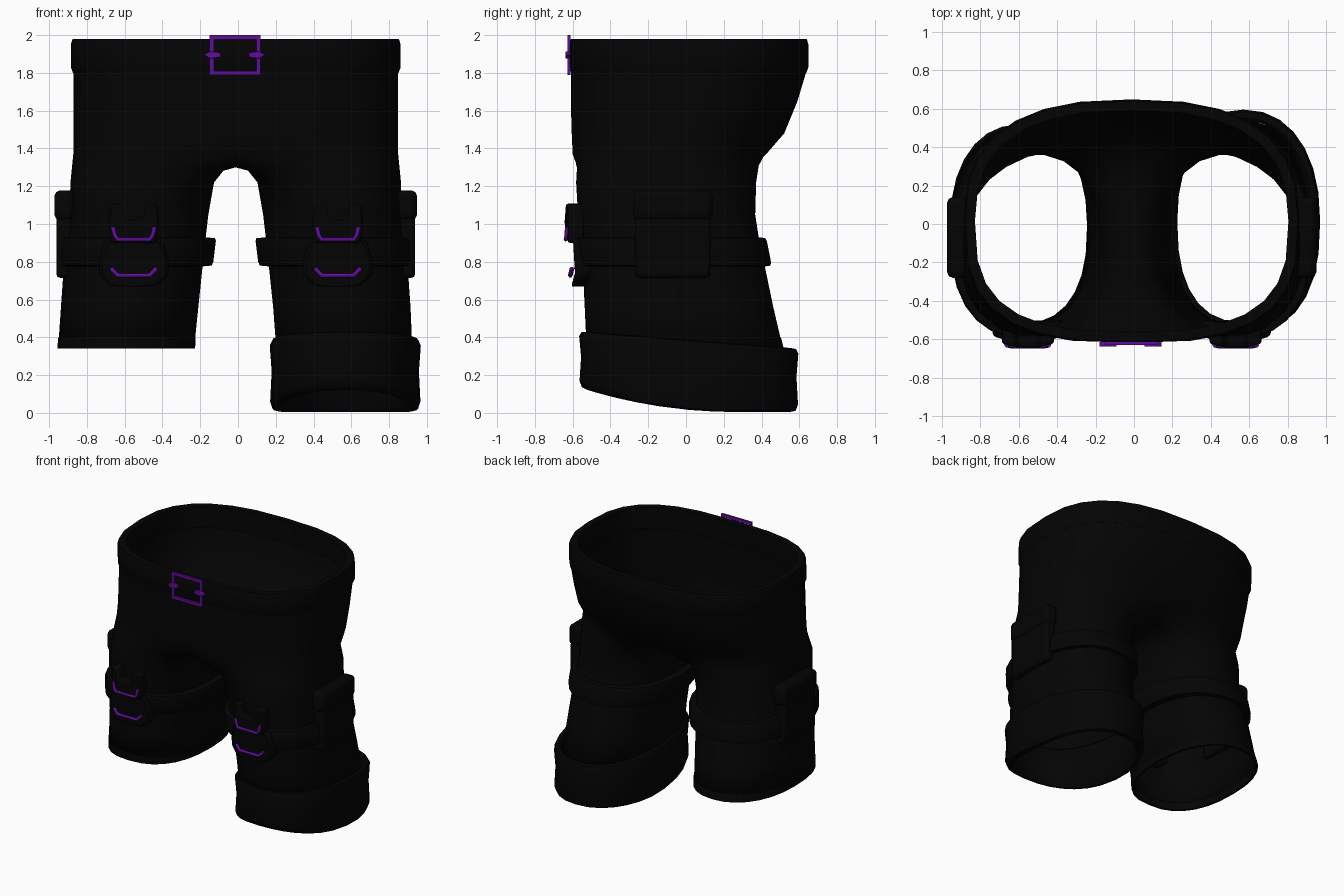
import bpy, bmesh, math
from mathutils import Vector

if "Cube" in bpy.data.objects:
    bpy.data.objects.remove(bpy.data.objects["Cube"])

CX = -0.012                      # centre line of the garment
SEG = 28


def material(name, rgb):
    m = bpy.data.materials.new(name)
    m.diffuse_color = (*rgb, 1)
    m.use_nodes = True
    m.node_tree.nodes["Principled BSDF"].inputs["Base Color"].default_value = m.diffuse_color
    return m


BLACK = material("black cloth", (0.0011, 0.0011, 0.0011))
PURPLE = material("purple metal", (0.115, 0.004, 0.32))


def finish(name, bm, mat, bevel=0, thick=0, angle=40):
    bmesh.ops.recalc_face_normals(bm, faces=bm.faces)
    me = bpy.data.meshes.new(name)
    bm.to_mesh(me)
    bm.free()
    me.materials.append(mat)
    ob = bpy.data.objects.new(name, me)
    bpy.context.collection.objects.link(ob)
    if thick:
        mod = ob.modifiers.new("thickness", 'SOLIDIFY')
        mod.thickness, mod.offset = thick, -1
    if bevel:
        mod = ob.modifiers.new("bevel", 'BEVEL')
        mod.width, mod.segments = bevel, 2
    bpy.ops.object.select_all(action='DESELECT')
    bpy.context.view_layer.objects.active = ob
    ob.select_set(True)
    bpy.ops.object.shade_smooth_by_angle(angle=math.radians(angle))
    return ob


def power(v, p):
    return math.copysign(abs(v) ** p, v)


# leg section by height: z, inner x, outer x, front y, back y
LEG = [(1.22, .115, .875, -.585, .375), (1.05, .145, .88, -.575, .37),
       (.92, .16, .90, -.56, .39), (.78, .175, .91, -.55, .42),
       (.35, .22, .94, -.53, .51), (0, .225, .935, -.515, .61)]


def leg_point(s, z, a, off=0):
    """Point on a leg; angle 0 is the front, 90 degrees the outer side."""
    for hi, lo in zip(LEG, LEG[1:]):
        if z >= lo[0]:
            break
    t = (hi[0] - z) / (hi[0] - lo[0])
    xi, xo, yf, yb = (h + (l - h) * t for h, l in zip(hi[1:], lo[1:]))
    p = .82 if math.cos(a) > 0 else .9
    x = (xi + xo) / 2 + ((xo - xi) / 2 + off) * power(math.sin(a), p)
    y = (yf + yb) / 2 - ((yb - yf) / 2 + off) * power(math.cos(a), p)
    return Vector((CX + s * x, y, z))


def waist_point(s, z, a, yf, yb, hx=.86, off=0):
    p = .69 if math.cos(a) > 0 else .78      # back corners are rounder
    x = (hx + off) * power(math.sin(a), p)
    y = (yf + yb) / 2 - ((yb - yf) / 2 + off) * power(math.cos(a), p)
    return Vector((CX + s * x, y, z))


def bridge(bm, rows, wrap):
    """Quads between successive rows of vertices."""
    for r0, r1 in zip(rows, rows[1:]):
        n = min(len(r0), len(r1))
        for i in range(n if wrap else n - 1):
            j = (i + 1) % n
            bm.faces.new((r0[i], r0[j], r1[j], r1[i]))


def ring_solid(name, rings, mat):
    """Closed band: a loop of rings, each a closed loop of points."""
    bm = bmesh.new()
    rows = [[bm.verts.new(p) for p in r] for r in rings]
    bridge(bm, rows + [rows[0]], True)
    return finish(name, bm, mat, angle=50)


def plate(name, outline, y0, y1, mat, bevel=.012, bend=0, mid=0):
    """x-z outline extruded along y, optionally bent back around x = mid."""
    bm = bmesh.new()
    f = bm.faces.new([bm.verts.new((x, y0 + bend * (x - mid) ** 2, z)) for x, z in outline])
    ext = bmesh.ops.extrude_face_region(bm, geom=[f])
    bmesh.ops.translate(bm, vec=(0, y1 - y0, 0),
                        verts=[v for v in ext['geom'] if isinstance(v, bmesh.types.BMVert)])
    return finish(name, bm, mat, bevel)


def box(name, lo, hi, mat, bevel=0):
    lo, hi = Vector(lo), Vector(hi)
    x0, x1 = sorted((lo.x, hi.x))
    return plate(name, [(x0, lo.z), (x1, lo.z), (x1, hi.z), (x0, hi.z)], lo.y, hi.y, mat, bevel)


def tube(name, pts, r, mat):
    cu = bpy.data.curves.new(name, 'CURVE')
    cu.dimensions, cu.bevel_depth, cu.bevel_resolution, cu.use_fill_caps = '3D', r, 1, True
    sp = cu.splines.new('POLY')
    sp.points.add(len(pts) - 1)
    for p, co in zip(sp.points, pts):
        p.co = (*co, 1)
    cu.materials.append(mat)
    ob = bpy.data.objects.new(name, cu)
    bpy.context.collection.objects.link(ob)
    bpy.ops.object.select_all(action='DESELECT')
    bpy.context.view_layer.objects.active = ob
    ob.select_set(True)
    bpy.ops.object.convert(target='MESH')


# trousers shell: shared waist rows split at the crotch into two legs
bm = bmesh.new()
M, K = 17, 6
WAIST = [(1.97, -.605, .635), (1.8, -.61, .635), (1.65, -.61, .59),
         (1.48, -.605, .52), (1.37, -.60, .425)]
for s in (-1, 1):
    rows = [[bm.verts.new(waist_point(s, z, math.pi * i / (M - 1), yf, yb)) for i in range(M)]
            for z, yf, yb in WAIST]
    bridge(bm, rows, False)
    crotch = [Vector((CX, .425 - 1.025 * k / K, 1.30)) for k in range(1, K)]
    top = rows[-1] + [bm.verts.new(p) for p in crotch]
    angles = [math.radians(-40 + 260 * i / (M - 1)) for i in range(M)]
    angles += [math.radians(220 + 100 * k / K) for k in range(1, K)]
    levels = [1.22, 1.05, .92, .78, .56, .345 if s < 0 else .25]
    legs = [[bm.verts.new(leg_point(s, z, a)) for a in angles] for z in levels]
    # in-between row rounds the crotch arch
    arch = [bm.verts.new((u.co + v.co) / 2 + (Vector((s * .008, 0, .022)) if i >= M else Vector()))
            for i, (u, v) in enumerate(zip(top, legs[0]))]
    bridge(bm, [top, arch] + legs, True)
bmesh.ops.remove_doubles(bm, verts=bm.verts, dist=.0005)
finish("trousers", bm, BLACK, thick=.008, angle=60)

# waistband
turn = [2 * math.pi * i / SEG for i in range(SEG)]
ring_solid("waistband", [[waist_point(1, z, a, -.605, .635, off=o) for a in turn] for o, z in
           [(-.045, 1.98), (.004, 1.98), (.013, 1.95), (.013, 1.83), (.002, 1.8), (-.045, 1.81)]], BLACK)

# waist buckle: square frame with two pins
L, R, B, T, W = -.15, .12, 1.788, 2.0, .022
for n, (x0, z0, x1, z1) in {"left": (L, B, L + W, T), "right": (R - W, B, R, T),
                            "bottom": (L + W, B, R - W, B + W),
                            "top": (L + W, T - W, R - W, T)}.items():
    box("buckle_frame_" + n, (x0, -.628, z0), (x1, -.612, z1), PURPLE)
for n, x, d in (("left", -.133, -1), ("right", .097, 1)):
    plate("buckle_pin_" + n, [(x + d * u, z) for u, z in
          [(.048, 1.895), (.015, 1.875), (-.042, 1.883), (-.042, 1.907), (.015, 1.915)]],
          -.638, -.612, PURPLE, .004)


def strap_point(s, z, a, off):
    p = leg_point(s, z, a, off)
    p.x += s * .02 * min(0, math.sin(a)) * (off > 0)     # slacker on the inner side
    return p


# parts on both legs
for s, side in ((-1, "left"), (1, "right")):
    # strap around the knee
    ring_solid("knee_strap_" + side, [[strap_point(s, z, a, o) for a in turn] for o, z in
               [(-.004, .93), (.03, .925), (.036, .91), (.034, .80), (.028, .78), (-.004, .775)]], BLACK)
    # side pocket with flap
    box("pocket_" + side, (CX + s * .865, -.27, .715), (CX + s * .95, .13, 1.04), BLACK, .02)
    box("pocket_flap_" + side, (CX + s * .85, -.28, 1.02), (CX + s * .96, .14, 1.178), BLACK, .03)
    # knee clip: lower housing, forked upper half, purple trim
    kx = CX + s * .54
    at = lambda pts: [(kx + x, z) for x, z in pts]
    plate("clip_housing_" + side, at([(-.12, .67), (0, .67), (.12, .67), (.185, .73), (.185, .80),
                                      (.15, .92), (0, .92), (-.15, .92), (-.185, .80), (-.185, .73)]),
          -.625, -.535, BLACK, .02, 1.3, kx)
    plate("clip_fork_" + side, at([(-.12, .90), (.12, .90), (.135, 1.0), (.13, 1.1), (.07, 1.11),
                                   (.045, 1.02), (-.045, 1.02), (-.07, 1.11), (-.13, 1.1),
                                   (-.135, 1.0)]), -.645, -.56, BLACK, .012, 1.3, kx)
    trim = lambda y, pts: [(kx + x, y + 1.3 * x * x, z) for x, z in pts]
    tube("clip_trim_upper_" + side, trim(-.645,
         [(-.11, .985), (-.10, .94), (-.085, .918), (.085, .918), (.10, .94), (.11, .985)]), .012, PURPLE)
    tube("clip_trim_lower_" + side, trim(-.622,
         [(-.12, .765), (-.085, .728), (.085, .728), (.12, .765)]), .013, PURPLE)

# narrow hem on the short leg
ring_solid("hem", [[leg_point(-1, z, a, o) for a in turn] for o, z in
           [(-.012, .40), (.003, .40), (.005, .34), (-.012, .34)]], BLACK)


# slanted turned-up cuff on the long leg
def cuff_point(a, off, h):
    p = leg_point(1, .2, a, off)
    bottom = .005 + .125 * (max(0, .25 - p.y) / .8) ** 2
    p.z = bottom + h * (.43 - .09 * (p.y + .55) / 1.15 - bottom)
    return p


ring_solid("cuff", [[cuff_point(a, o, h) for a in turn] for o, h in
           [(-.015, .96), (.0, 1), (.03, .99), (.042, .92), (.032, .55), (.04, .12),
            (.028, .02), (0, 0), (-.015, .06)]], BLACK)
